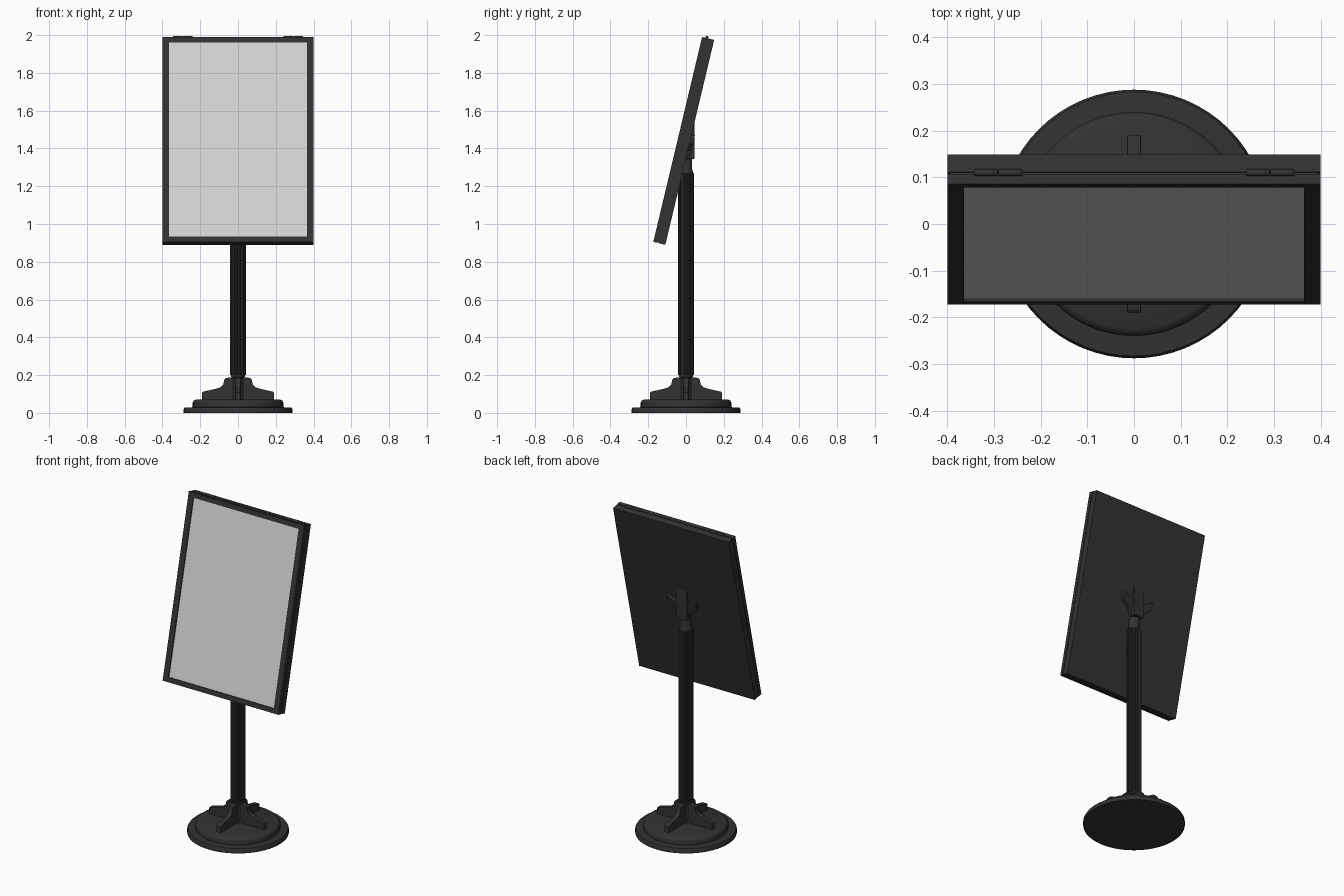
import bpy, bmesh, math
from mathutils import Matrix, Vector

if "Cube" in bpy.data.objects:
    bpy.data.objects.remove(bpy.data.objects["Cube"])


def material(name, v):
    m = bpy.data.materials.new(name)
    m.diffuse_color = (v, v, v, 1)
    m.use_nodes = True
    m.node_tree.nodes["Principled BSDF"].inputs["Base Color"].default_value = m.diffuse_color
    return m


BLACK = material("black metal", 0.032)
GREY = material("light grey panel", 0.66)


def finish(bm, name, mat, smooth=False, bevel=0, matrix=None):
    bmesh.ops.recalc_face_normals(bm, faces=bm.faces)
    if matrix:
        bm.transform(matrix)
    me = bpy.data.meshes.new(name)
    bm.to_mesh(me)
    bm.free()
    ob = bpy.data.objects.new(name, me)
    bpy.context.collection.objects.link(ob)
    me.materials.append(mat)
    if bevel:
        b = ob.modifiers.new("bevel", 'BEVEL')
        b.width, b.segments = bevel, 2
    if smooth:
        bpy.ops.object.select_all(action='DESELECT')
        ob.select_set(True)
        bpy.context.view_layer.objects.active = ob
        bpy.ops.object.shade_smooth_by_angle(angle=math.radians(35))
    return ob


def prism(name, pts, depth, mat, **kw):
    """Extrude a closed 3D outline along depth."""
    bm = bmesh.new()
    f = bm.faces.new([bm.verts.new(p) for p in pts])
    new = bmesh.ops.extrude_face_region(bm, geom=[f])["geom"]
    bmesh.ops.translate(bm, vec=Vector(depth),
                        verts=[v for v in new if isinstance(v, bmesh.types.BMVert)])
    return finish(bm, name, mat, **kw)


def lathe(name, profile, mat, steps=64, matrix=None):
    bm = bmesh.new()
    vs = [bm.verts.new((r, 0, z)) for r, z in profile]
    es = [bm.edges.new(p) for p in zip(vs, vs[1:])]
    bmesh.ops.spin(bm, geom=vs + es, axis=(0, 0, 1), cent=(0, 0, 0),
                   angle=math.tau, steps=steps)
    bmesh.ops.remove_doubles(bm, verts=bm.verts, dist=1e-5)
    return finish(bm, name, mat, smooth=True, matrix=matrix)


def box(name, lo, hi, mat, **kw):
    (a, b, c), (d, e, f) = lo, hi
    return prism(name, [(a, b, c), (d, b, c), (d, e, c), (a, e, c)], (0, 0, f - c), mat, **kw)


# Stepped round base and inner column
lathe("base", [(0, 0), (0.288, 0), (0.288, 0.02), (0.283, 0.028), (0.24, 0.03),
               (0.24, 0.055), (0.235, 0.064), (0.223, 0.07), (0, 0.072)], BLACK)
lathe("column_core", [(0, 0.07), (0.03, 0.07), (0.03, 0.185), (0.036, 0.19), (0.036, 1.28),
                      (0.033, 1.29), (0.033, 1.35), (0, 1.35)], BLACK, 32)

# Four curved gussets on the base
gusset = [(0.02, 0.065), (0.19, 0.065), (0.19, 0.108), (0.183, 0.113), (0.12, 0.127),
          (0.09, 0.137), (0.078, 0.15), (0.073, 0.175), (0.066, 0.185), (0.02, 0.19)]
for i in range(4):
    prism(f"base_gusset_{i + 1}", [(r, -0.015, z) for r, z in gusset], (0, 0.03, 0), BLACK,
          bevel=0.002, matrix=Matrix.Rotation(i * math.pi / 2, 4, 'Z'))

# Fluted post
flutes = 14
outline = []
for i in range(flutes * 4):
    r = (0.042, 0.042, 0.037, 0.037)[i % 4]
    a = math.tau * i / (flutes * 4)
    outline.append((r * math.cos(a), r * math.sin(a), 0.2))
prism("fluted_post", outline, (0, 0, 1.07), BLACK)

# Tilted display: local y is thickness, local z runs up the slope
TILT = Matrix.Translation((0, -0.012, 1.44)) @ Matrix.Rotation(math.radians(-13.4), 4, 'X')
W, H, T = 0.4, 0.5575, 0.0328
SEAM = -0.008
box("display_back", (-W, SEAM + 0.002, -H), (W, T, H), BLACK, matrix=TILT)
box("seam_core", (-W + 0.004, SEAM - 0.004, -H + 0.004), (W - 0.004, SEAM + 0.004, H - 0.004),
    BLACK, matrix=TILT)

# Front frame bars around the panel
BX, BZ = 0.036, 0.029
for s, side in ((-1, "left"), (1, "right")):
    x = sorted((s * W, s * (W - BX)))
    box(f"frame_{side}", (x[0], -T, -H), (x[1], SEAM - 0.002, H), BLACK, matrix=TILT)
for s, side in ((-1, "bottom"), (1, "top")):
    z = sorted((s * H, s * (H - BZ)))
    box(f"frame_{side}", (-W + BX, -T, z[0]), (W - BX, SEAM - 0.002, z[1]), BLACK, matrix=TILT)
box("display_panel", (-W + BX, -T + 0.006, -H + BZ), (W - BX, SEAM - 0.003, H - BZ),
    GREY, matrix=TILT)

# Two hinges on the top edge, each of two knuckles
for s in (-1, 1):
    for k, (a, b) in enumerate(((0.24, 0.291), (0.293, 0.343))):
        prof = [(0, a), (0.006, a), (0.008, a + 0.004), (0.008, b - 0.004), (0.006, b), (0, b)]
        lathe(f"hinge_{'left' if s < 0 else 'right'}_{k + 1}", prof, BLACK, 16,
              TILT @ Matrix.Translation((0, SEAM, H + 0.004)) @ Matrix.Rotation(s * math.pi / 2, 4, 'Y'))

# Mounting bracket between post and display
prism("bracket_block", [(-0.035, y, z) for y, z in
                        ((-0.005, 1.345), (0.044, 1.345), (0.044, 1.56), (0.03, 1.56))],
      (0.07, 0, 0), BLACK, bevel=0.002)
wing = [(0.02, -0.09), (0.036, -0.085), (0.055, -0.045), (0.1, -0.005), (0.1, 0.045), (0.055, 0.02), (0.02, 0.01)]
for s, side in ((-1, "left"), (1, "right")):
    prism(f"bracket_wing_{side}", [(s * x, T - 0.004, z) for x, z in wing], (0, 0.022, 0),
          BLACK, bevel=0.002, matrix=TILT)
